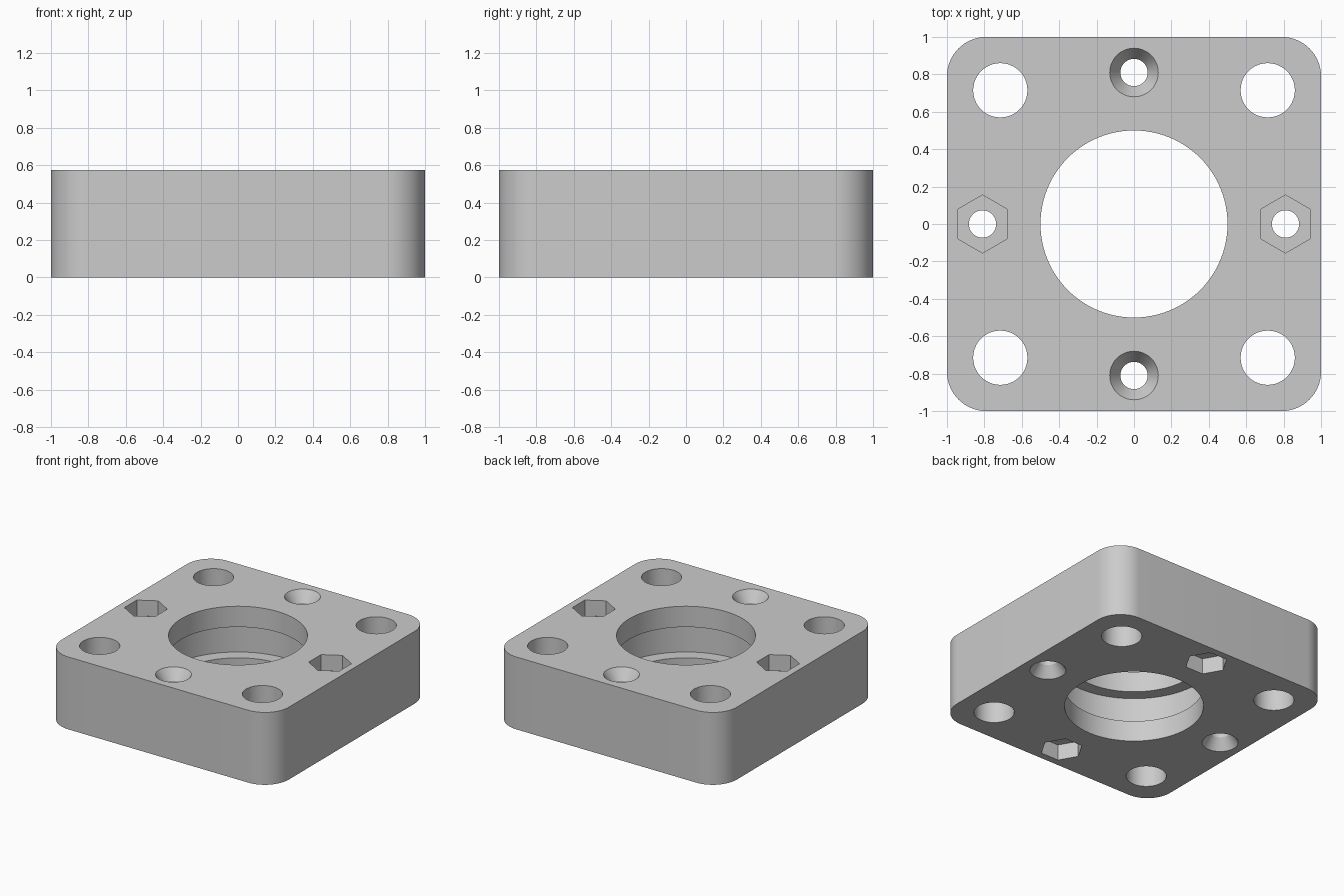
import bpy, bmesh
from math import sin, cos, pi, radians

if "Cube" in bpy.data.objects:
    bpy.data.objects.remove(bpy.data.objects["Cube"], do_unlink=True)

HEIGHT = 0.575
CORNER = 0.21
OVER = 0.03          # how far cutters reach past the faces
LIP = 0.165          # bore lip height above and below the groove
SCREW = 0.81
BOLT = 0.715
SINK = 0.085         # countersink depth
POCKET = 0.125       # nut pocket depth


def make_object(name, bm):
    bmesh.ops.recalc_face_normals(bm, faces=bm.faces[:])
    mesh = bpy.data.meshes.new(name)
    bm.to_mesh(mesh)
    bm.free()
    obj = bpy.data.objects.new(name, mesh)
    bpy.context.collection.objects.link(obj)
    return obj


def ring(bm, x, y, z, radius, sides, turn=0.0):
    return [bm.verts.new((x + radius * cos(turn + 2 * pi * i / sides),
                          y + radius * sin(turn + 2 * pi * i / sides), z))
            for i in range(sides)]


def turned(bm, x, y, profile, sides, turn=0.0):
    """Closed turned solid from (radius, height) pairs."""
    rings = [ring(bm, x, y, z, r, sides, turn) for r, z in profile]
    for low, high in zip(rings, rings[1:]):
        for i in range(sides):
            j = (i + 1) % sides
            bm.faces.new((low[i], low[j], high[j], high[i]))
    bm.faces.new(rings[0][::-1])
    bm.faces.new(rings[-1])


# Square block with rounded upright corners
bm = bmesh.new()
bmesh.ops.create_cube(bm, size=2)
for v in bm.verts:
    v.co.z = HEIGHT if v.co.z > 0 else 0
uprights = [e for e in bm.edges if abs(e.verts[0].co.z - e.verts[1].co.z) > 0.1]
bmesh.ops.bevel(bm, geom=uprights, offset=CORNER, segments=16, profile=0.5,
                affect='EDGES')
block = make_object("mounting_block", bm)

# Round cutters: grooved bore, corner bolt holes, countersunk screw holes
bm = bmesh.new()
top = HEIGHT - LIP
turned(bm, 0, 0, [(0.5, -OVER), (0.5, LIP), (0.6, LIP), (0.6, top),
                  (0.5, top), (0.5, HEIGHT + OVER)], 96)
for sx in (-1, 1):
    for sy in (-1, 1):
        turned(bm, sx * BOLT, sy * BOLT,
               [(0.145, -OVER), (0.145, HEIGHT + OVER)], 48)
screw = [(0.073, -OVER), (0.073, HEIGHT - SINK), (0.15, HEIGHT + OVER)]
flipped = [(r, HEIGHT - z) for r, z in screw]
for s in (-1, 1):
    turned(bm, 0, s * SCREW, screw, 48)
    turned(bm, s * SCREW, 0, flipped, 48)
round_cutter = make_object("round_cutter", bm)

# Hexagonal nut pockets on the side opposite each countersink
bm = bmesh.new()
for s in (-1, 1):
    turned(bm, s * SCREW, 0, [(0.155, HEIGHT - POCKET), (0.155, HEIGHT + OVER)],
           6, pi / 6)
    turned(bm, 0, s * SCREW, [(0.155, -OVER), (0.155, POCKET)], 6)
pocket_cutter = make_object("pocket_cutter", bm)

# Cut the block
bpy.ops.object.select_all(action='DESELECT')
bpy.context.view_layer.objects.active = block
block.select_set(True)
for cutter in (round_cutter, pocket_cutter):
    cutter.hide_render = True
    mod = block.modifiers.new(cutter.name, 'BOOLEAN')
    mod.operation = 'DIFFERENCE'
    mod.solver = 'EXACT'
    mod.object = cutter
    bpy.ops.object.modifier_apply(modifier=mod.name)
    bpy.data.objects.remove(cutter, do_unlink=True)
bpy.ops.object.shade_smooth_by_angle(angle=radians(25))

# Single plain grey
grey = bpy.data.materials.new("plain_grey")
grey.use_nodes = True
colour = (0.6, 0.6, 0.6, 1)
grey.diffuse_color = colour
grey.node_tree.nodes["Principled BSDF"].inputs["Base Color"].default_value = colour
block.data.materials.clear()
block.data.materials.append(grey)
